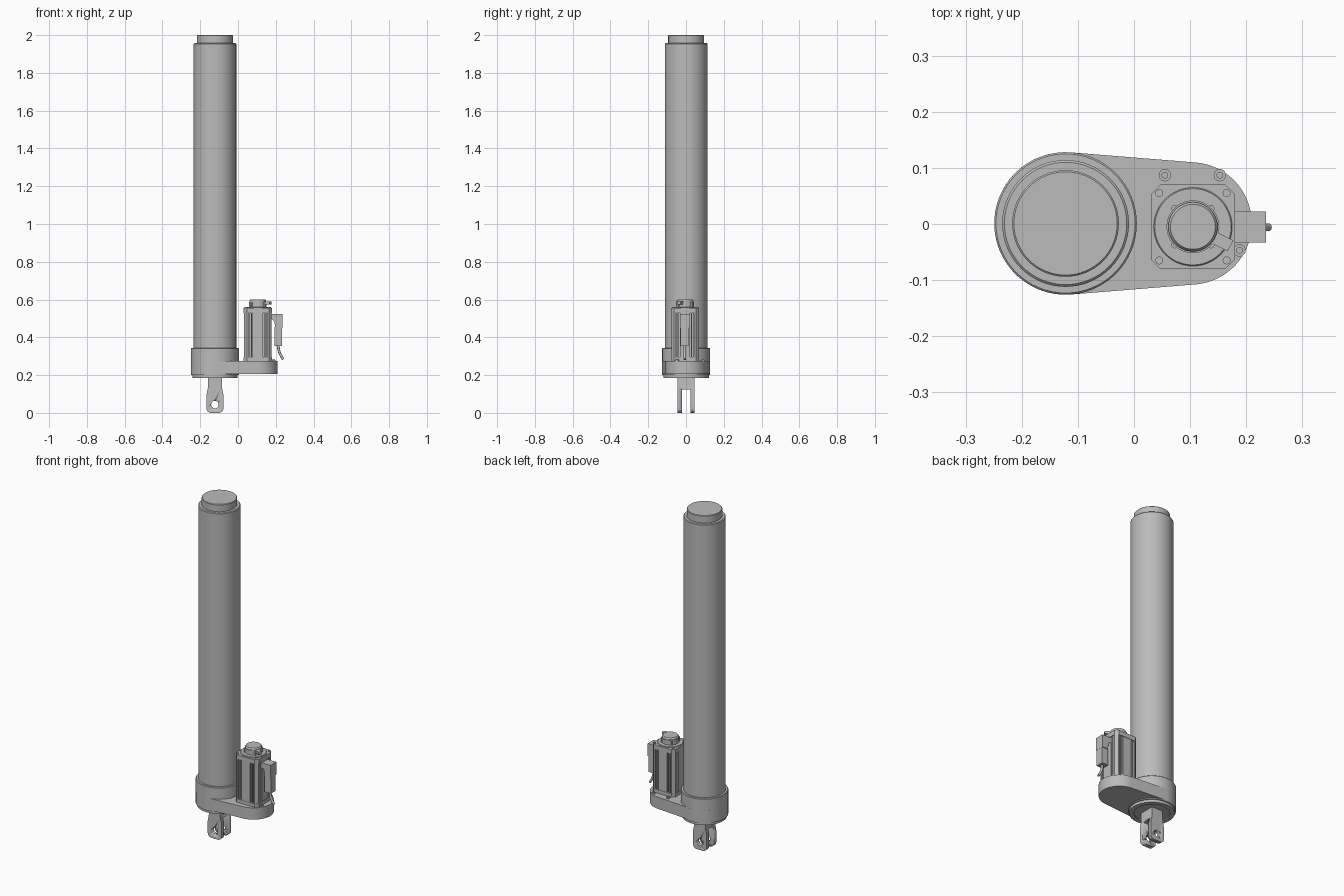
import bpy, bmesh, math
from mathutils import Vector

cube = bpy.data.objects.get("Cube")
if cube:
    bpy.data.objects.remove(cube, do_unlink=True)

grey = bpy.data.materials.new("machine grey")
grey.diffuse_color = (0.5, 0.5, 0.5, 1)
grey.use_nodes = True
grey.node_tree.nodes["Principled BSDF"].inputs["Base Color"].default_value = (0.5, 0.5, 0.5, 1)

TX, TY = -0.122, 0.001     # tube axis
MX, MY = 0.105, -0.005     # motor axis


def activate(ob):
    bpy.ops.object.select_all(action='DESELECT')
    ob.select_set(True)
    bpy.context.view_layer.objects.active = ob


def finish(name, bm, smooth=True):
    bmesh.ops.recalc_face_normals(bm, faces=bm.faces)
    me = bpy.data.meshes.new(name)
    bm.to_mesh(me)
    bm.free()
    me.materials.append(grey)
    ob = bpy.data.objects.new(name, me)
    bpy.context.collection.objects.link(ob)
    if smooth:
        activate(ob)
        bpy.ops.object.shade_smooth_by_angle(angle=math.radians(30))
    return ob


def extrude(name, pts, direction, smooth=True):
    """Extrude a planar outline of 3D points along a vector."""
    bm = bmesh.new()
    face = bm.faces.new([bm.verts.new(p) for p in pts])
    new = bmesh.ops.extrude_face_region(bm, geom=[face])["geom"]
    bmesh.ops.translate(bm, vec=Vector(direction),
                        verts=[g for g in new if isinstance(g, bmesh.types.BMVert)])
    return finish(name, bm, smooth)


def prism(name, pts, z0, z1):
    return extrude(name, [(x, y, z0) for x, y in pts], (0, 0, z1 - z0))


def profile_xz(name, pts, y0, y1):
    return extrude(name, [(x, y0, z) for x, z in pts], (0, y1 - y0, 0))


def arc(cx, cy, r, a0, a1, n):
    return [(cx + r * math.cos(math.radians(a0 + (a1 - a0) * i / n)),
             cy + r * math.sin(math.radians(a0 + (a1 - a0) * i / n))) for i in range(n + 1)]


def lathe(name, cx, cy, profile, n=64):
    """Spin a closed-ended (radius, height) profile around a vertical axis."""
    bm = bmesh.new()
    rings = [[bm.verts.new((x, y, z)) for x, y in arc(cx, cy, r, 0, 360, n)[:-1]]
             for r, z in profile]
    for a, b in zip(rings, rings[1:]):
        for i in range(n):
            j = (i + 1) % n
            bm.faces.new((a[i], a[j], b[j], b[i]))
    bm.faces.new(rings[0])
    bm.faces.new(rings[-1])
    return finish(name, bm)


def box(name, x0, x1, y0, y1, z0, z1):
    return prism(name, [(x0, y0), (x1, y0), (x1, y1), (x0, y1)], z0, z1)


def cut(ob, cutter):
    mod = ob.modifiers.new("cut", 'BOOLEAN')
    mod.operation, mod.solver, mod.object = 'DIFFERENCE', 'EXACT', cutter
    activate(ob)
    bpy.ops.object.modifier_apply(modifier=mod.name)
    bpy.data.objects.remove(cutter, do_unlink=True)


# Main tube with stepped end cap
lathe("main_tube", TX, TY, [(0.113, 0.33), (0.113, 1.953), (0.109, 1.957)])
lathe("end_cap", TX, TY, [(0.095, 1.94), (0.095, 1.997), (0.092, 2.0)])

# Round base housing with a recessed underside
lathe("base_housing", TX, TY, [(0.06, 0.192), (0.095, 0.192), (0.095, 0.185), (0.12, 0.185),
                               (0.12, 0.2), (0.127, 0.2), (0.127, 0.341), (0.124, 0.344)])

# Tapered gear arm: hull of the housing circle and the motor-end circle
R, r, ax = 0.127, 0.109, 0.101
t = math.degrees(math.acos((R - r) / (ax - TX)))
prism("gear_arm", arc(TX, TY, R, t, 360 - t, 40) + arc(ax, TY, r, -t, t, 32), 0.206, 0.275)

# Rod clevis: rounded lug outline, slotted and drilled
outline = arc(TX - 0.02, 0.025, 0.025, 180, 270, 8) + arc(TX + 0.02, 0.025, 0.025, 270, 360, 8)
outline += [(TX + 0.045, 0.095), (TX + 0.036, 0.14), (TX + 0.036, 0.2),
            (TX - 0.036, 0.2), (TX - 0.036, 0.14), (TX - 0.045, 0.095)]
clevis = profile_xz("rod_clevis", outline, TY - 0.045, TY + 0.045)
cut(clevis, box("slot_cutter", TX - 0.1, TX + 0.1, TY - 0.022, TY + 0.022, -0.05, 0.125))
cut(clevis, profile_xz("pin_cutter", arc(TX, 0.044, 0.02, 0, 360, 32)[:-1], TY - 0.1, TY + 0.1))


# Motor: outlines with fourfold symmetry
def fourfold(side):
    pts = []
    for k in range(4):
        c, s = (1, 0, -1, 0)[k], (0, 1, 0, -1)[k]
        pts += [(MX + c * u + s * d, MY + s * u - c * d) for u, d in side]
    return pts


plate = fourfold([(-0.058, 0.075), (0.058, 0.075)])
half = [(0.0, 0.073), (0.027, 0.073), (0.027, 0.056), (0.032, 0.056), (0.032, 0.07),
        (0.036, 0.07), (0.036, 0.056), (0.041, 0.056), (0.041, 0.07), (0.045, 0.07),
        (0.045, 0.056), (0.05, 0.056), (0.05, 0.073), (0.058, 0.073)]
ribbed = fourfold([(-u, d) for u, d in half[:0:-1]] + half)
prism("motor_mount_plate", plate, 0.275, 0.295)
prism("motor_body", ribbed, 0.29, 0.535)
prism("motor_end_plate", plate, 0.53, 0.556)

# Raised end disc, encoder cap and its rim
lathe("motor_end_disc", MX, MY, [(0.07, 0.55), (0.07, 0.559), (0.068, 0.561)], 48)
lathe("encoder_cap", MX, MY, [(0.047, 0.555), (0.047, 0.588), (0.044, 0.588),
                              (0.044, 0.594), (0.04, 0.6)], 40)
for i in range(4):
    a = math.radians(45 + 90 * i)
    lathe(f"encoder_clip_{i + 1}", MX + 0.046 * math.cos(a), MY + 0.046 * math.sin(a),
          [(0.006, 0.556), (0.006, 0.585)], 12)

# Encoder plug on the cap, pointing outward
d = Vector((math.cos(math.radians(-27)), math.sin(math.radians(-27)), 0))
n = Vector((-d.y, d.x, 0))
c = Vector((MX, MY, 0.574))
extrude("encoder_plug", [c + d * u + n * v for u, v in
                         ((0.035, -0.011), (0.075, -0.011), (0.075, 0.011), (0.035, 0.011))],
        (0, 0, 0.016))

# Motor bolts at both end plates
for i, (sx, sy) in enumerate(((1, 1), (-1, 1), (-1, -1), (1, -1))):
    for label, z in (("lower", 0.295), ("upper", 0.556)):
        lathe(f"{label}_motor_bolt_{i + 1}", MX + sx * 0.06, MY + sy * 0.06,
              [(0.007, z - 0.01), (0.007, z + 0.004)], 16)

# Arm screws: washer and head
for i, (x, y) in enumerate(((0.055, 0.087), (0.153, 0.087), (0.188, -0.047))):
    lathe(f"arm_screw_{i + 1}", x, y, [(0.011, 0.27), (0.011, 0.279), (0.006, 0.279),
                                       (0.006, 0.285)], 20)

# Power connector: upper elbow with sloped shoulder and long plug body
profile_xz("connector_elbow", [(0.172, 0.524), (0.235, 0.524), (0.235, 0.45), (0.198, 0.45),
                               (0.192, 0.485), (0.172, 0.502)], -0.033, 0.022)
box("connector_plug", 0.192, 0.234, -0.028, 0.017, 0.355, 0.455)

# Cable bending outward below the connector
cu = bpy.data.curves.new("power_cable", 'CURVE')
cu.dimensions = '3D'
cu.bevel_depth, cu.bevel_resolution, cu.use_fill_caps = 0.007, 3, True
sp = cu.splines.new('BEZIER')
sp.bezier_points.add(1)
for p, co, h in zip(sp.bezier_points, ((0.213, -0.006, 0.362), (0.24, -0.006, 0.284)),
                    ((0, 0, -0.035), (0.016, 0, -0.022))):
    p.co = co
    p.handle_left, p.handle_right = Vector(co) - Vector(h), Vector(co) + Vector(h)
cu.materials.append(grey)
cable = bpy.data.objects.new("power_cable", cu)
bpy.context.collection.objects.link(cable)
activate(cable)
bpy.ops.object.convert(target='MESH')
bpy.ops.object.shade_smooth_by_angle(angle=math.radians(40))
